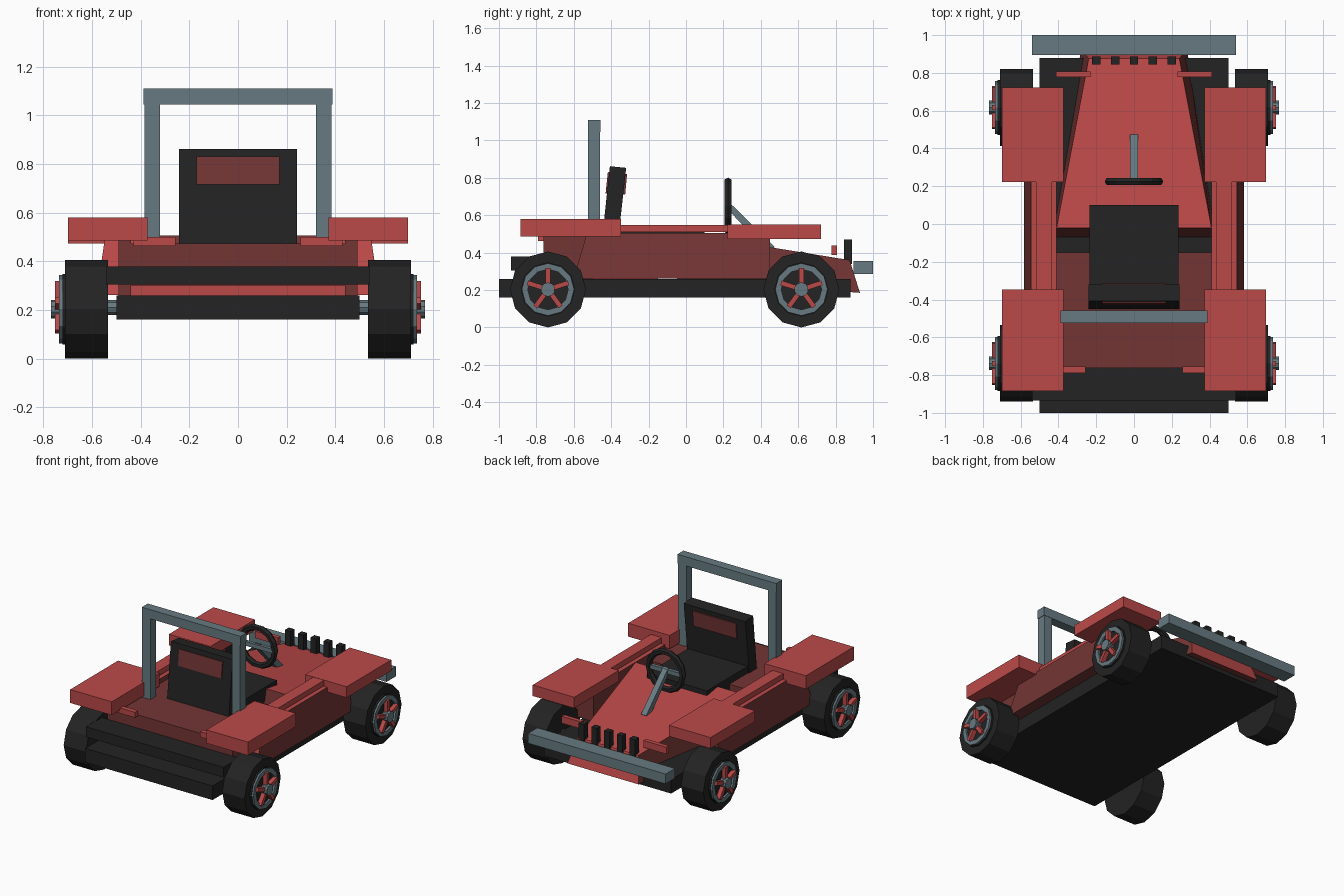
import bpy, bmesh, math
from mathutils import Matrix, Vector

if "Cube" in bpy.data.objects:
    bpy.data.objects.remove(bpy.data.objects["Cube"])


def mat(name, rgb):
    m = bpy.data.materials.new(name)
    m.diffuse_color = (*rgb, 1)
    m.use_nodes = True
    m.node_tree.nodes["Principled BSDF"].inputs["Base Color"].default_value = m.diffuse_color
    return m


RED = mat("red paint", (0.50, 0.066, 0.066))
DARK = mat("dark red", (0.175, 0.036, 0.036))
BLACK = mat("black", (0.017, 0.017, 0.017))
GREY = mat("steel grey", (0.135, 0.195, 0.22))


def finish(name, bm, mats, rule=None):
    bmesh.ops.recalc_face_normals(bm, faces=bm.faces)
    if rule:
        for f in bm.faces:
            f.normal_update()
            f.material_index = rule(f.normal)
    me = bpy.data.meshes.new(name)
    bm.to_mesh(me)
    bm.free()
    for m in mats:
        me.materials.append(m)
    ob = bpy.data.objects.new(name, me)
    bpy.context.collection.objects.link(ob)
    return ob


def loft(name, a, b, mats, rule=None):
    """Solid between two matching polygons."""
    bm = bmesh.new()
    va, vb = [bm.verts.new(p) for p in a], [bm.verts.new(p) for p in b]
    bm.faces.new(va)
    bm.faces.new(vb)
    for i in range(len(a)):
        j = (i + 1) % len(a)
        bm.faces.new((va[i], va[j], vb[j], vb[i]))
    return finish(name, bm, mats, rule)


def box(name, x, y, z, m):
    a = [(x[0], y[i], z[k]) for i, k in ((0, 0), (1, 0), (1, 1), (0, 1))]
    return loft(name, a, [(x[1], p[1], p[2]) for p in a], [m])


def pair(name, x, y, z, m):
    box("right_" + name, x, y, z, m)
    box("left_" + name, (-x[1], -x[0]), y, z, m)


def disc(name, x0, x1, r, c, n, m, inner=0):
    """Cylinder or ring around the x axis, centred at c = (y, z)."""
    bm = bmesh.new()
    def ring(x, rad):
        return [bm.verts.new((x, c[0] + rad * math.sin(2 * math.pi * i / n),
                              c[1] - rad * math.cos(2 * math.pi * i / n))) for i in range(n)]
    loops = [ring(x0, r), ring(x1, r)]
    if inner:
        loops += [ring(x1, inner), ring(x0, inner)]
    else:
        bm.faces.new(loops[0])
        bm.faces.new(loops[1])
    for k in range(len(loops) if inner else 1):
        p, q = loops[k], loops[(k + 1) % len(loops)]
        for i in range(n):
            j = (i + 1) % n
            bm.faces.new((p[i], p[j], q[j], q[i]))
    return finish(name, bm, [m])


# chassis and bumpers
box("chassis", (-0.5, 0.5), (-1, 0.88), (0.16, 0.26), BLACK)
box("rear_bumper", (-0.54, 0.54), (-0.935, -0.76), (0.305, 0.378), BLACK)
box("front_bumper", (-0.54, 0.54), (0.895, 1), (0.285, 0.355), GREY)

# wheels: tire, rim, spokes, hub
R = 0.203
for end, cy in (("rear", -0.738), ("front", 0.617)):
    disc(end + "_axle", -0.6, 0.6, 0.03, (cy, 0.21), 8, GREY)
    for side, s in (("right", 1), ("left", -1)):
        n, c = f"{end}_{side}_", (cy, R)
        disc(n + "tire", s * 0.535, s * 0.71, R, c, 12, BLACK)
        disc(n + "wheel_disc", s * 0.70, s * 0.722, 0.145, c, 12, BLACK)
        disc(n + "rim", s * 0.705, s * 0.735, 0.14, c, 12, GREY, 0.108)
        disc(n + "hub", s * 0.71, s * 0.768, 0.038, c, 10, GREY)
        for k in range(5):
            ob = box(n + f"spoke_{k}", (0.72, 0.752), (-0.013, 0.013), (0.02, 0.115), RED)
            ob.data.transform(Matrix.Translation((0, cy, R)) @
                              Matrix.Rotation(2 * math.pi * k / 5, 4, "X"))
            if s < 0:
                ob.data.transform(Matrix.Scale(-1, 4, (1, 0, 0)))
                ob.data.flip_normals()

# fenders and the rails between them
pair("rear_fender", (0.372, 0.698), (-0.885, -0.348), (0.485, 0.58), RED)
pair("front_fender", (0.372, 0.698), (0.222, 0.722), (0.472, 0.55), RED)
pair("side_rail", (0.435, 0.52), (-0.36, 0.25), (0.51, 0.548), RED)

# side pods: red on top and back, dark red outside
for side, s in (("right", 1), ("left", -1)):
    def section(yt, yb):
        return [(s * 0.41, yb, 0.262), (s * 0.582, yb, 0.262),
                (s * 0.545, yt, 0.505), (s * 0.41, yt, 0.505)]
    loft(side + "_side_pod", section(-0.53, -0.6), section(0.45, 0.45), [RED, DARK],
         lambda n: 0 if n.z > 0.8 or n.y < -0.8 else 1)

# rear deck, lower strip and tail lamps
box("rear_deck", (-0.44, 0.44), (-0.762, -0.15), (0.30, 0.472), DARK)
box("rear_lower_strip", (-0.46, 0.46), (-0.755, -0.15), (0.255, 0.30), RED)
pair("rear_corner_post", (0.44, 0.49), (-0.762, -0.5), (0.26, 0.485), DARK)
pair("tail_lamp", (0.256, 0.43), (-0.79, -0.755), (0.462, 0.50), RED)

# hood: tapered wedge with dark flanks
loft("hood",
     [(-0.41, -0.02, 0.505), (0.41, -0.02, 0.505), (0.43, -0.07, 0.262), (-0.43, -0.07, 0.262)],
     [(-0.24, 0.875, 0.36), (0.24, 0.875, 0.36), (0.28, 0.93, 0.185), (-0.28, 0.93, 0.185)],
     [RED, DARK], lambda n: 0 if n.z > 0.8 or n.y > 0.8 else 1)

# grille bars and front lamps
for i in range(5):
    x = -0.2 + 0.1 * i
    box(f"grille_bar_{i}", (x - 0.022, x + 0.022), (0.845, 0.888), (0.34, 0.47), BLACK)
pair("front_lamp", (0.23, 0.412), (0.777, 0.807), (0.388, 0.437), RED)

# seat with leaning back and headrest panel
box("seat_cushion", (-0.235, 0.235), (-0.40, 0.10), (0.42, 0.52), BLACK)


def lean(name, hw, pts, m):
    loft(name, [(-hw, y, z) for y, z in pts], [(hw, y, z) for y, z in pts], [m])


lean("seat_back", 0.242, [(-0.45, 0.46), (-0.365, 0.45), (-0.32, 0.853), (-0.407, 0.862)], BLACK)
lean("headrest_panel", 0.17, [(-0.43, 0.716), (-0.325, 0.71), (-0.315, 0.82), (-0.418, 0.83)], DARK)

# roll bar
pair("roll_bar_post", (0.32, 0.385), (-0.525, -0.46), (0.44, 1.06), GREY)
box("roll_bar_top", (-0.388, 0.388), (-0.525, -0.458), (1.045, 1.11), GREY)

# steering wheel, spoke bar and column
bpy.ops.mesh.primitive_torus_add(major_segments=14, minor_segments=6, major_radius=0.133,
                                 minor_radius=0.022, location=(0, 0.225, 0.65),
                                 rotation=(math.pi / 2, 0, 0))
wheel = bpy.context.object
wheel.name = "steering_wheel"
wheel.data.materials.append(BLACK)
box("steering_spoke_bar", (-0.125, 0.125), (0.212, 0.236), (0.635, 0.665), GREY)
lean("steering_column", 0.02, [(0.225, 0.63), (0.225, 0.675), (0.475, 0.43), (0.44, 0.40)], GREY)
